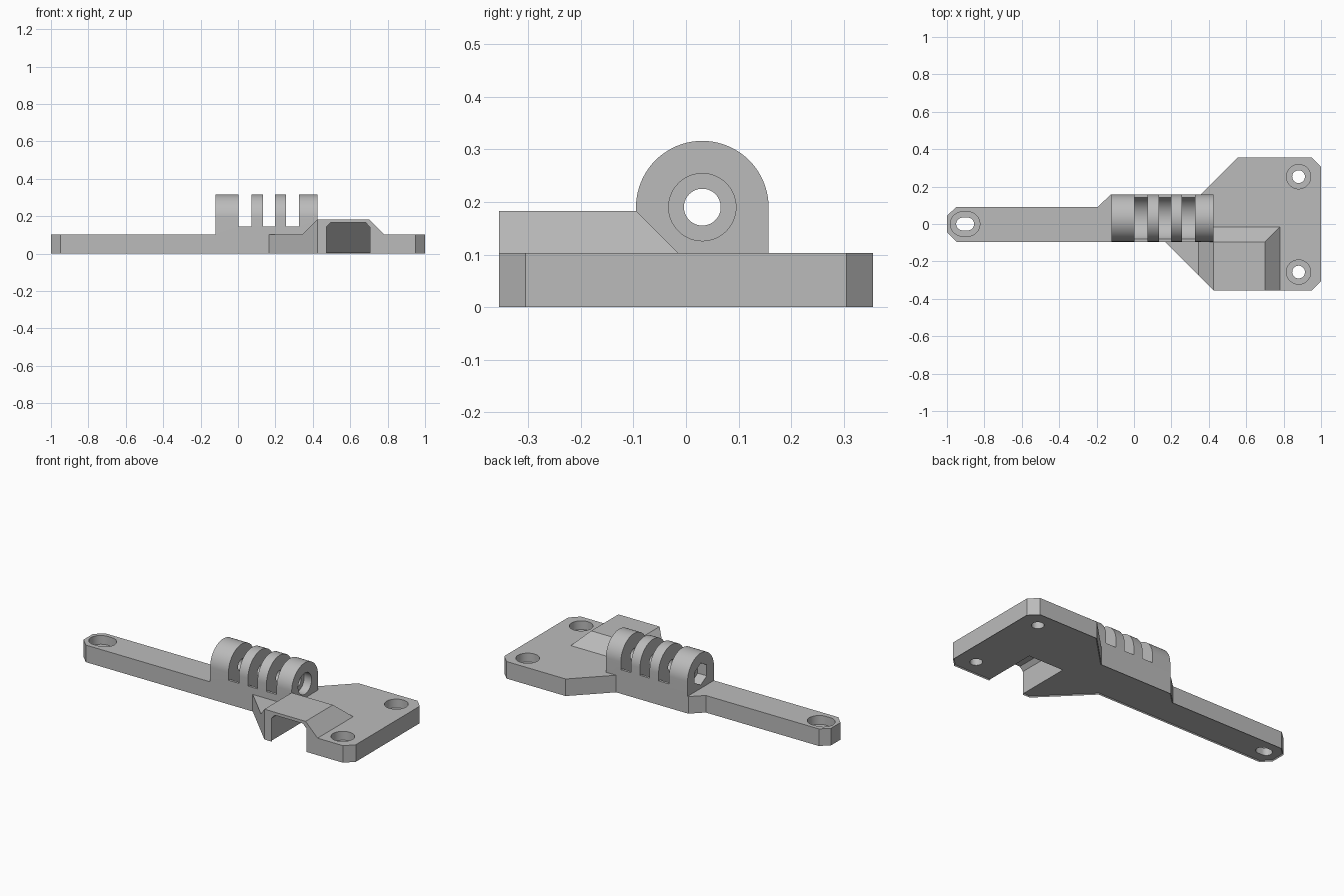
import bpy, bmesh
from math import sin, cos, pi, radians
from mathutils import Vector

if "Cube" in bpy.data.objects:
    bpy.data.objects.remove(bpy.data.objects["Cube"])

TOP = 0.103                      # plate thickness
FRONT, BACK = -0.095, 0.157      # hinge body depth
AXIS_Y, AXIS_Z, HINGE_R = 0.031, 0.19, 0.126


def to_object(name, bm):
    bmesh.ops.recalc_face_normals(bm, faces=bm.faces)
    mesh = bpy.data.meshes.new(name)
    bm.to_mesh(mesh)
    bm.free()
    obj = bpy.data.objects.new(name, mesh)
    bpy.context.scene.collection.objects.link(obj)
    return obj


def prism_mesh(points, axis, start, end):
    """Extrude a 2D outline along the x, y or z axis."""
    place = {"x": lambda p, d: (d, p[0], p[1]),
             "y": lambda p, d: (p[0], d, p[1]),
             "z": lambda p, d: (p[0], p[1], d)}[axis]
    bm = bmesh.new()
    lower = [bm.verts.new(place(p, start)) for p in points]
    upper = [bm.verts.new(place(p, end)) for p in points]
    bm.faces.new(lower)
    bm.faces.new(upper)
    for i in range(len(points)):
        j = (i + 1) % len(points)
        bm.faces.new((lower[i], lower[j], upper[j], upper[i]))
    return bm


def prism(name, points, axis, start, end):
    return to_object(name, prism_mesh(points, axis, start, end))


def arc(cx, cy, r, a0, a1, steps):
    return [(cx + r * cos(radians(a0 + (a1 - a0) * i / steps)),
             cy + r * sin(radians(a0 + (a1 - a0) * i / steps))) for i in range(steps + 1)]


def circle(cx, cy, r, sides=56, turn=0):
    return arc(cx, cy, r, turn, turn + 360, sides)[:-1]


def slot(cx, cy, r, half):
    return arc(cx + half, cy, r, -90, 90, 28) + arc(cx - half, cy, r, 90, 270, 28)


def combine(target, other, operation):
    mod = target.modifiers.new("combine", "BOOLEAN")
    mod.operation, mod.solver, mod.object = operation, "EXACT", other
    with bpy.context.temp_override(object=target, active_object=target):
        bpy.ops.object.modifier_apply(modifier=mod.name)
    bpy.data.objects.remove(other)


# Base plate: slim arm widening into a mounting pad, lower rim chamfered
outline = [(-1, -0.045), (-0.95, FRONT), (0.165, FRONT), (0.425, -0.355),
           (0.95, -0.355), (1, -0.305), (1, 0.305), (0.95, 0.355), (0.555, 0.355),
           (0.357, BACK), (-0.125, BACK), (-0.195, 0.09), (-0.95, 0.09), (-1, 0.045)]
bm = prism_mesh(outline, "z", 0, TOP)
bmesh.ops.recalc_face_normals(bm, faces=bm.faces)
bottom = min(bm.faces, key=lambda f: f.calc_center_median().z)
rim = list(bottom.verts)
bmesh.ops.inset_region(bm, faces=[bottom], thickness=0.006)
for v in rim:
    v.co.z = 0.006
bracket = to_object("hinge_bracket", bm)

# Hinge barrel body
profile = [(FRONT, 0.05), (BACK, 0.05)] + arc(AXIS_Y, AXIS_Z, HINGE_R, 0, 180, 40)
hinge = prism("hinge_barrel", profile, "x", -0.12, 0.425)

# Raised housing with sloped sides, trimmed along the diagonal plate edge
low, high = 0.053, 0.183
bm = bmesh.new()
for x0, x1, y1, z in ((0.295, 0.83, 0.035, low), (0.425, 0.70, -0.095, high)):
    for x in (x0, x1):
        for y in (-0.355, y1):
            bm.verts.new((x, y, z))
bmesh.ops.convex_hull(bm, input=bm.verts)
cut = bmesh.ops.bisect_plane(bm, geom=bm.verts[:] + bm.edges[:] + bm.faces[:],
                             plane_co=(0.425, -0.355, 0), plane_no=(-0.26, -0.26, 0),
                             clear_outer=True)
bmesh.ops.holes_fill(bm, edges=[e for e in bm.edges if e.is_boundary])
bmesh.ops.dissolve_limit(bm, angle_limit=0.01, verts=bm.verts, edges=bm.edges)
housing = to_object("raised_housing", bm)

combine(bracket, hinge, "UNION")
combine(bracket, housing, "UNION")

# Gaps between the knuckles, with a rounded clearance floor
clear = arc(AXIS_Y, AXIS_Z, 0.12, 202, 338, 40)
clear += [(0.3, clear[-1][1]), (0.3, 0.4), (-0.3, 0.4), (-0.3, clear[0][1])]
for x0, x1 in ((0.003, 0.073), (0.133, 0.197), (0.257, 0.325)):
    combine(bracket, prism("gap", clear, "x", x0, x1), "DIFFERENCE")

# Pin bore, round head recess and hexagonal nut recess
for shape, x0, x1 in ((circle(AXIS_Y, AXIS_Z, 0.035), -0.2, 0.5),
                      (circle(AXIS_Y, AXIS_Z, 0.064), 0.375, 0.5),
                      (circle(AXIS_Y, AXIS_Z, 0.066, 6, 30), -0.2, -0.06)):
    combine(bracket, prism("bore", shape, "x", x0, x1), "DIFFERENCE")

# Screw holes with counterbores, and the slotted hole on the arm
for cx, cy, half in ((0.88, 0.253, 0), (0.88, -0.257, 0), (-0.903, 0, 0.014)):
    for r, z0 in ((0.034, -0.1), (0.065, 0.05)):
        shape = slot(cx, cy, r, half) if half else circle(cx, cy, r)
        combine(bracket, prism("screw_hole", shape, "z", z0, 0.15), "DIFFERENCE")

# Cable channel under the housing, its roof sloping down to the back
section = [(0.473, -0.05), (0.705, -0.05), (0.705, 0.142), (0.683, 0.165),
           (0.495, 0.165), (0.473, 0.142)]
bm = prism_mesh(section, "y", -0.5, 0.1)
bmesh.ops.bisect_plane(bm, geom=bm.verts[:] + bm.edges[:] + bm.faces[:],
                       plane_co=(0, -0.02, 0), plane_no=(0, 1, 1), clear_outer=True)
bmesh.ops.holes_fill(bm, edges=[e for e in bm.edges if e.is_boundary])
combine(bracket, to_object("channel", bm), "DIFFERENCE")

# Single grey material and shading
grey = bpy.data.materials.new("plain_grey")
grey.use_nodes = True
colour = (0.5, 0.5, 0.5, 1)
grey.diffuse_color = colour
grey.node_tree.nodes["Principled BSDF"].inputs["Base Color"].default_value = colour
bracket.data.materials.clear()
bracket.data.materials.append(grey)
for ob in bpy.context.selected_objects:
    ob.select_set(False)
bracket.select_set(True)
bpy.context.view_layer.objects.active = bracket
bpy.ops.object.shade_smooth_by_angle(angle=radians(25))
